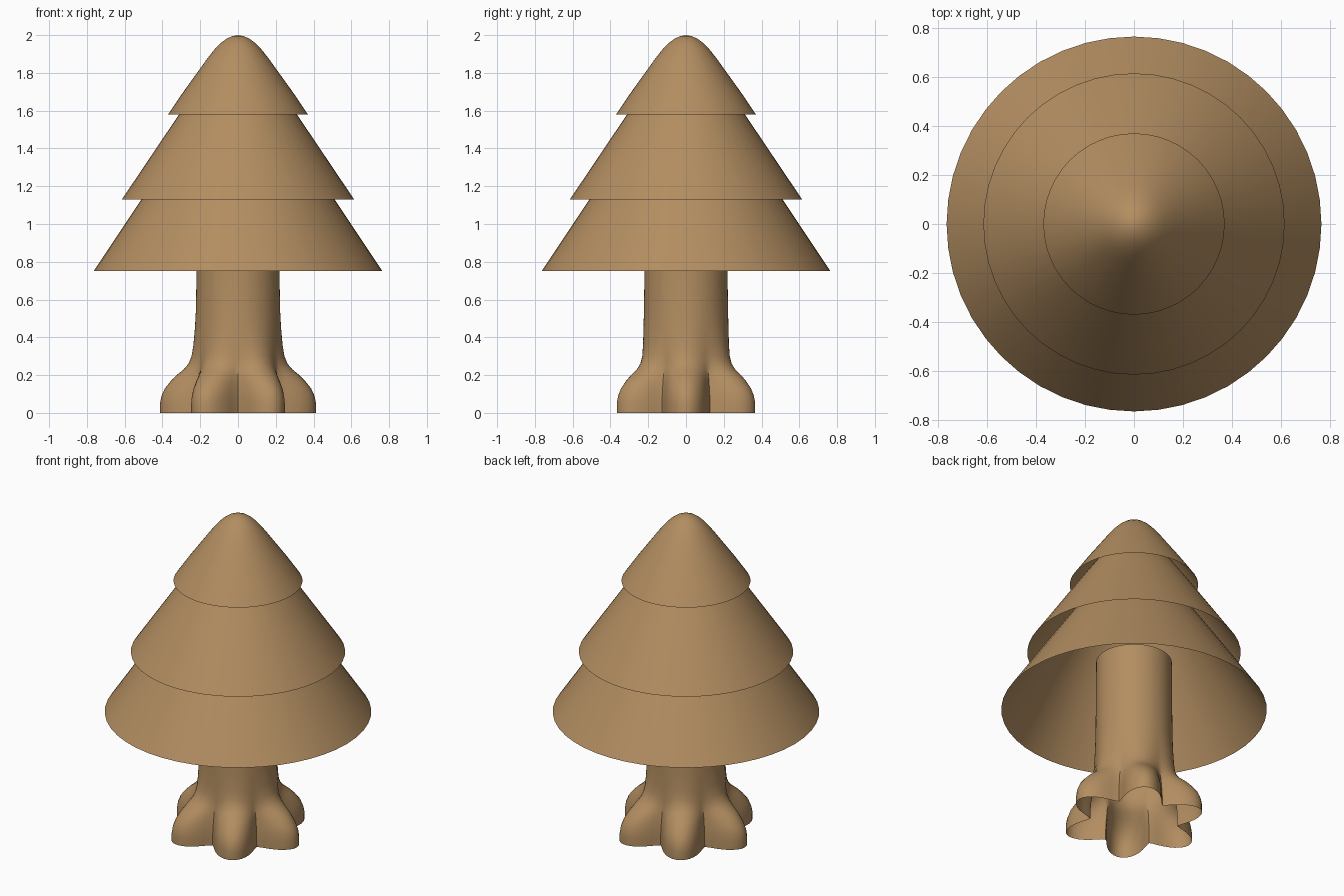
import bpy, bmesh, math

if "Cube" in bpy.data.objects:
    bpy.data.objects.remove(bpy.data.objects["Cube"])

wood = bpy.data.materials.new("light wood brown")
wood.diffuse_color = (0.45, 0.27, 0.12, 1)
wood.use_nodes = True
wood.node_tree.nodes["Principled BSDF"].inputs["Base Color"].default_value = wood.diffuse_color


def loft(name, rings, seg, radius, close_top):
    """Skin a stack of rings; radius(ring, angle) gives the outline."""
    bm = bmesh.new()
    loops = []
    for ring in rings:
        loop = []
        for i in range(seg):
            a = 2 * math.pi * i / seg
            r = radius(ring, a)
            loop.append(bm.verts.new((r * math.cos(a), r * math.sin(a), ring[0])))
        loops.append(loop)
    for lo, hi in zip(loops, loops[1:]):
        for i in range(seg):
            j = (i + 1) % seg
            bm.faces.new((lo[i], lo[j], hi[j], hi[i]))
    if close_top is not None:
        tip = bm.verts.new((0, 0, close_top))
        for i in range(seg):
            bm.faces.new((loops[-1][i], loops[-1][(i + 1) % seg], tip))
    me = bpy.data.meshes.new(name)
    bm.to_mesh(me)
    bm.free()
    me.materials.append(wood)
    ob = bpy.data.objects.new(name, me)
    bpy.context.collection.objects.link(ob)
    bpy.ops.object.select_all(action='DESELECT')
    ob.select_set(True)
    bpy.context.view_layer.objects.active = ob
    bpy.ops.object.shade_smooth_by_angle(angle=math.radians(40))
    return ob


# Trunk with six rounded roots: (height, valley radius, root tip radius)
trunk = [(0, .255, .413), (.05, .254, .413), (.09, .252, .405), (.13, .248, .387),
         (.17, .243, .355), (.20, .239, .325), (.23, .235, .288), (.26, .232, .262),
         (.30, .229, .246), (.36, .227, .236), (.45, .225, .228), (.56, .222, .222),
         (.75, .22, .22), (1.06, .218, .218)]


def root_outline(ring, a):
    z, valley, tip = ring
    return valley + (tip - valley) * (math.cos(3 * a) ** 2) ** 0.72


loft("trunk_with_roots", trunk, 96, root_outline, None)

# Hollow foliage tiers, open underneath: (height, radius)
tiers = {
    "lower_foliage": ([(.75, .765), (1.13, .512), (1.55, .228), (1.75, .09)], 1.82),
    "middle_foliage": ([(1.13, .615), (1.58, .312), (1.78, .172), (1.86, .1)], 1.91),
    "top_foliage": ([(1.58, .37), (1.70, .289), (1.80, .217), (1.87, .167), (1.92, .128),
                     (1.955, .095), (1.98, .062), (1.994, .032)], 2.0),
}
for name, (profile, tip) in tiers.items():
    loft(name, profile, 48, lambda ring, a: ring[1], tip)
